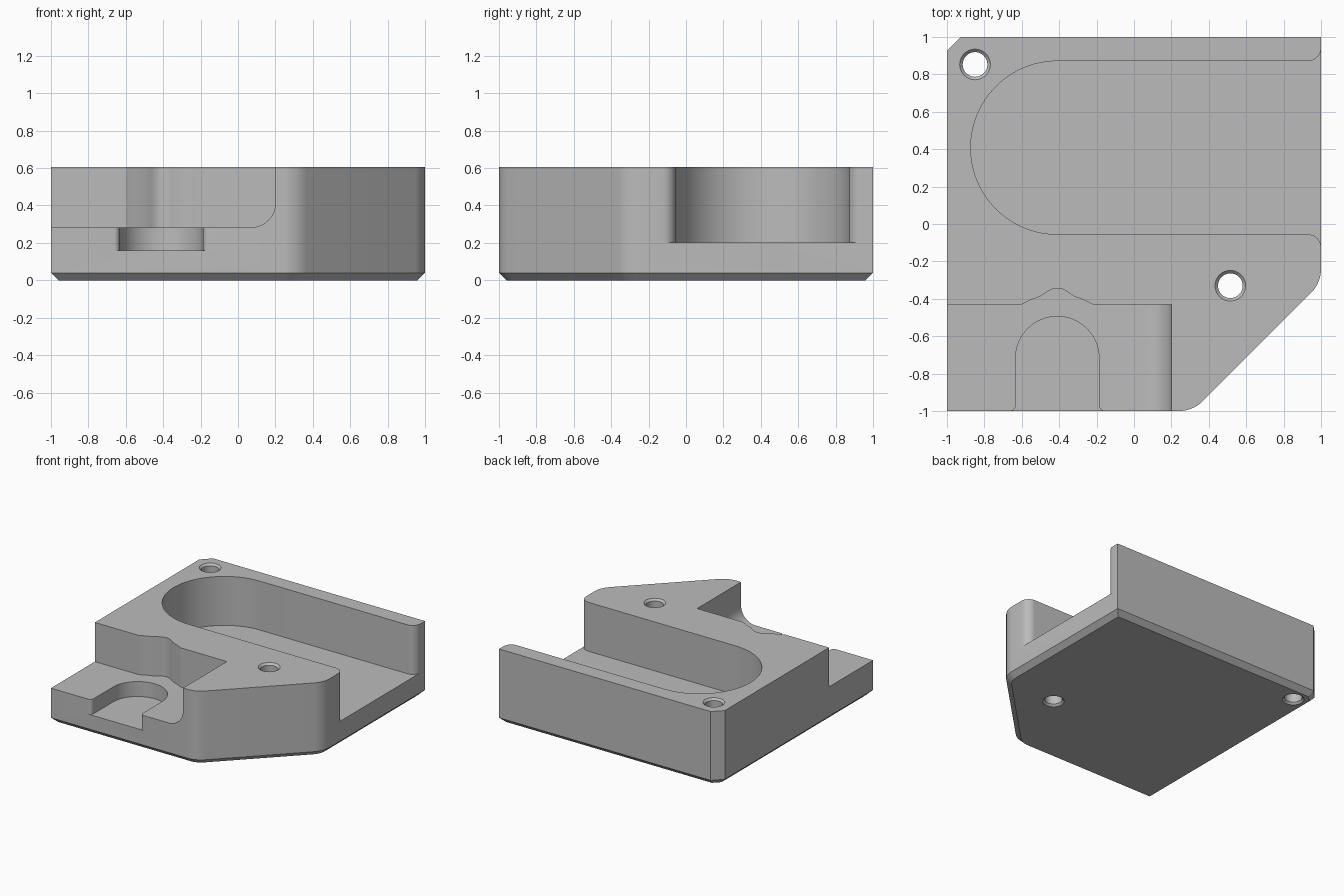
import bpy, bmesh
from math import sin, cos, radians
from mathutils import Vector

cube = bpy.data.objects.get("Cube")
if cube:
    bpy.data.objects.remove(cube, do_unlink=True)

grey = bpy.data.materials.new("plain grey")
grey.use_nodes = True
colour = (0.5, 0.5, 0.5, 1)
grey.diffuse_color = colour
grey.node_tree.nodes["Principled BSDF"].inputs["Base Color"].default_value = colour


def arc(cx, cy, r, start, end, steps=12):
    angles = [radians(start + (end - start) * i / steps) for i in range(steps + 1)]
    return [(cx + r * cos(a), cy + r * sin(a)) for a in angles]


def make_object(name, bm):
    bmesh.ops.recalc_face_normals(bm, faces=bm.faces)
    mesh = bpy.data.meshes.new(name)
    bm.to_mesh(mesh)
    bm.free()
    mesh.materials.append(grey)
    obj = bpy.data.objects.new(name, mesh)
    bpy.context.collection.objects.link(obj)
    return obj


def prism(name, outline, low, high, along_y=False, chamfer=0):
    """Extrude an outline along z, or an x-z outline along y."""
    bm = bmesh.new()
    place = (lambda p: (p[0], low, p[1])) if along_y else (lambda p: (p[0], p[1], low))
    base = bm.faces.new([bm.verts.new(place(p)) for p in outline])
    bottom_edges = list(base.edges)
    shift = Vector((0, high - low, 0) if along_y else (0, 0, high - low))
    top = bmesh.ops.extrude_face_region(bm, geom=[base], use_keep_orig=True)["geom"]
    bmesh.ops.translate(bm, vec=shift, verts=[v for v in top if isinstance(v, bmesh.types.BMVert)])
    bmesh.ops.recalc_face_normals(bm, faces=bm.faces)
    if chamfer:
        bmesh.ops.bevel(bm, geom=bottom_edges, offset=chamfer, segments=1, affect='EDGES')
    return make_object(name, bm)


def lathe(name, x, y, profile, sides=40):
    """Solid of revolution about a vertical axis, from (radius, z) pairs."""
    bm = bmesh.new()
    rings = [[bm.verts.new((px, py, z)) for px, py in arc(x, y, r, 0, 360, sides)[:-1]]
             for r, z in profile]
    for a, b in zip(rings, rings[1:]):
        for i in range(sides):
            j = (i + 1) % sides
            bm.faces.new((a[i], a[j], b[j], b[i]))
    bm.faces.new(rings[0])
    bm.faces.new(rings[-1])
    return make_object(name, bm)


# Block with one large rounded-off corner and a small clipped corner
height = 0.605
outline = [(-1, -1)] + arc(0.24, -0.82, 0.18, -90, -45, 8) + arc(0.82, -0.24, 0.18, -45, 0, 8)
outline += [(1, 1), (-0.925, 1), (-1, 0.925)]
block = prism("bracket_block", outline, 0, height, chamfer=0.04)

# Long round-ended pocket, flared where it opens on the side
px, py, pr, lip = -0.41, 0.408, 0.463, 0.07
mouth = arc(1 - lip, py - pr - lip, lip, 0, 90, 8)
pocket = [(1.1, py - pr - lip)] + mouth + arc(px, py, pr, 270, 90, 48)
pocket += [(x, 2 * py - y) for x, y in reversed(mouth)] + [(1.1, py + pr + lip)]

# Stepped front ledge with a rounded inner corner
ledge_z = 0.283
ledge = [(-1.1, ledge_z)] + arc(0.07, ledge_z + 0.13, 0.13, -90, 0, 14) + [(0.2, 0.8), (-1.1, 0.8)]

# Wavy recess in the wall behind the ledge
mid = -0.41
wave = [(-0.19, -0.43), (-0.14, -0.405), (-0.09, -0.387), (-0.055, -0.363), (-0.03, -0.349)]
recess = [(mid + x, y) for x, y in wave] + [(mid, -0.344)]
recess += [(mid - x, y) for x, y in reversed(wave)]
recess += [(mid + 0.19, -0.44), (mid - 0.19, -0.44)]

# Round-ended slot sunk in the ledge, flared at the front
sr, flare = 0.223, 0.03
side = arc(mid + sr + flare, -1 + flare, flare, 270, 180, 6)
slot = [(mid + sr + flare, -1.1)] + side + arc(mid, -0.717, sr, 0, 180, 32)
slot += [(2 * mid - x, y) for x, y in reversed(side)] + [(mid - sr - flare, -1.1)]

cutters = [
    prism("pocket_cutter", pocket, 0.203, 0.8),
    prism("ledge_cutter", ledge, -1.1, -0.43, along_y=True),
    prism("recess_cutter", recess, ledge_z, 0.8),
    prism("slot_cutter", slot, 0.16, 0.4),
]

# Through holes, countersunk at both ends
hr, sink = 0.066, 0.016
hole = [(hr + 2 * sink, -sink), (hr, sink), (hr, height - sink), (hr + 2 * sink, height + sink)]
for name, x, y in (("back_hole_cutter", -0.85, 0.853), ("front_hole_cutter", 0.515, -0.33)):
    cutters.append(lathe(name, x, y, hole))

# Cut everything out, then drop the cutters
for cutter in cutters:
    cutter.hide_render = True
    mod = block.modifiers.new(cutter.name, 'BOOLEAN')
    mod.operation = 'DIFFERENCE'
    mod.solver = 'EXACT'
    mod.object = cutter
bpy.context.view_layer.update()
evaluated = block.evaluated_get(bpy.context.evaluated_depsgraph_get())
result = bpy.data.meshes.new_from_object(evaluated)
block.modifiers.clear()
block.data = result
for cutter in cutters:
    bpy.data.objects.remove(cutter, do_unlink=True)

# Smooth curved walls, sharp edges elsewhere
bpy.ops.object.select_all(action='DESELECT')
block.select_set(True)
bpy.context.view_layer.objects.active = block
bpy.ops.object.shade_smooth_by_angle(angle=radians(25))
